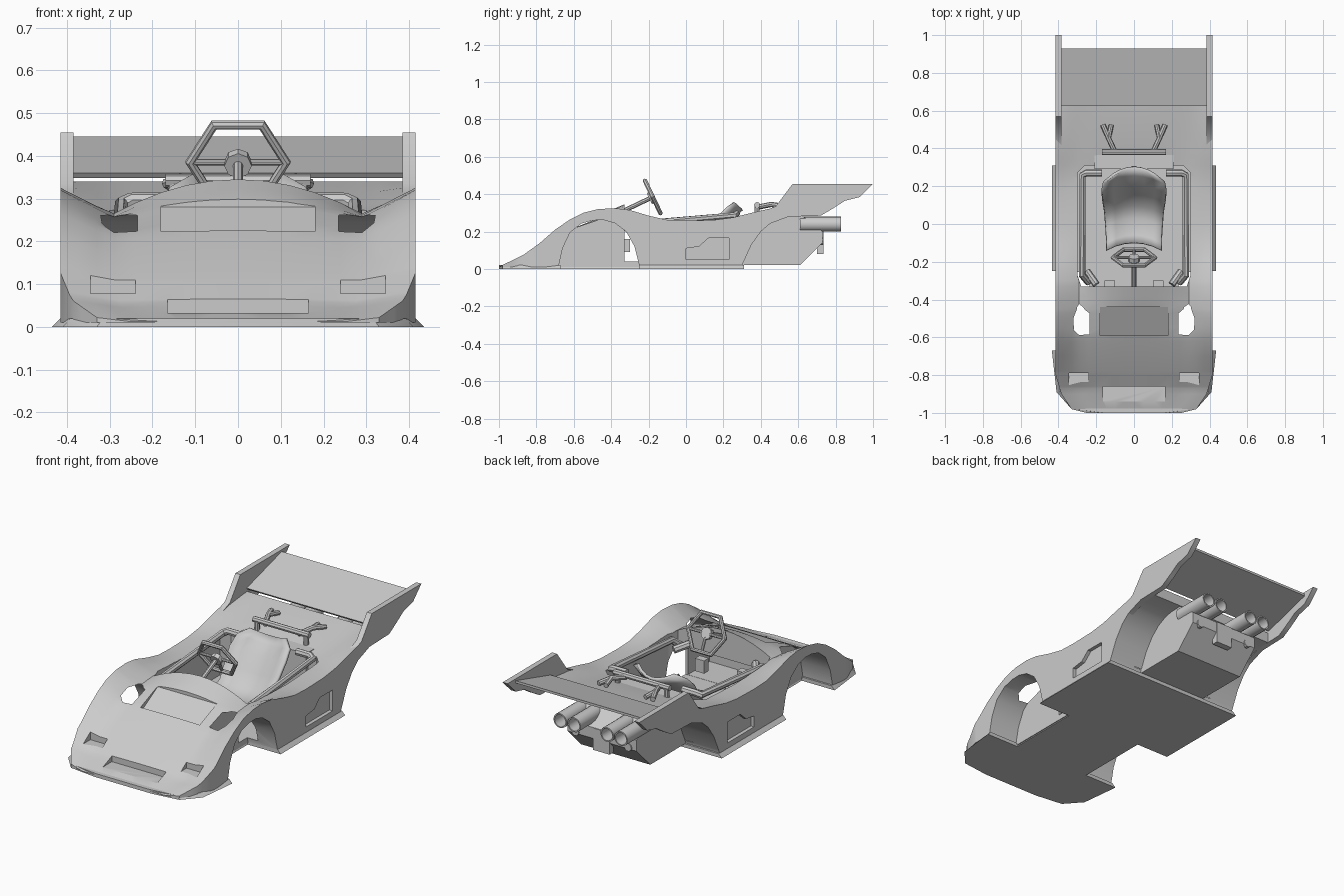
import bpy, bmesh, math
from mathutils import Vector

cube = bpy.data.objects.get("Cube")
if cube:
    bpy.data.objects.remove(cube)

grey = bpy.data.materials.new("body_grey")
grey.use_nodes = True
grey.diffuse_color = (0.6, 0.6, 0.6, 1)
grey.node_tree.nodes["Principled BSDF"].inputs["Base Color"].default_value = (0.6, 0.6, 0.6, 1)


def finish(ob, angle=35):
    bpy.ops.object.select_all(action='DESELECT')
    ob.select_set(True)
    bpy.context.view_layer.objects.active = ob
    bpy.ops.object.shade_smooth_by_angle(angle=math.radians(angle))
    return ob


def loft(name, rings, closed=True):
    """Skin a list of equal-length rings; closed rings get end caps."""
    bm = bmesh.new()
    vs = [[bm.verts.new(p) for p in r] for r in rings]
    n = len(vs[0])
    for a, b in zip(vs, vs[1:]):
        for i in range(n if closed else n - 1):
            j = (i + 1) % n
            bm.faces.new((a[i], a[j], b[j], b[i]))
    if closed:
        bm.faces.new(vs[0])
        bm.faces.new(vs[-1])
    bmesh.ops.recalc_face_normals(bm, faces=bm.faces)
    me = bpy.data.meshes.new(name)
    bm.to_mesh(me)
    bm.free()
    me.materials.append(grey)
    ob = bpy.data.objects.new(name, me)
    bpy.context.collection.objects.link(ob)
    return finish(ob)


def side_prism(name, pts, x0, x1):
    return loft(name, [[(x, y, z) for y, z in pts] for x in (x0, x1)])


def plan_prism(name, half, z0, z1, top_scale=1.0):
    pts = half + [(-x, y) for x, y in reversed(half)]
    return loft(name, [[(x * s, y, z) for x, y in pts] for z, s in ((z0, 1), (z1, top_scale))])


def box(name, x0, x1, y0, y1, z0, z1):
    return side_prism(name, [(y0, z0), (y1, z0), (y1, z1), (y0, z1)], x0, x1)


def lathe_y(name, x, z, profile, sides=16):
    turn = [2 * math.pi * i / sides for i in range(sides)]
    return loft(name, [[(x + r * math.cos(a), y, z + r * math.sin(a)) for a in turn]
                       for y, r in profile])


def tube(name, pts, radius, cyclic=False):
    cu = bpy.data.curves.new(name, 'CURVE')
    cu.dimensions = '3D'
    cu.bevel_depth, cu.bevel_resolution, cu.use_fill_caps = radius, 2, True
    sp = cu.splines.new('POLY')
    sp.points.add(len(pts) - 1)
    for p, co in zip(sp.points, pts):
        p.co = (*co, 1)
    sp.use_cyclic_u = cyclic
    cu.materials.append(grey)
    ob = bpy.data.objects.new(name, cu)
    bpy.context.collection.objects.link(ob)
    bpy.ops.object.select_all(action='DESELECT')
    ob.select_set(True)
    bpy.context.view_layer.objects.active = ob
    bpy.ops.object.convert(target='MESH')
    return finish(bpy.context.view_layer.objects.active)


def cut(target, cutter):
    cutter.hide_render = True
    mod = target.modifiers.new("cut", 'BOOLEAN')
    mod.operation, mod.solver, mod.object = 'DIFFERENCE', 'EXACT', cutter
    bpy.context.view_layer.objects.active = target
    bpy.ops.object.modifier_apply(modifier=mod.name)
    bpy.data.objects.remove(cutter)


def interp(table, v):
    for (a, p), (b, q) in zip(table, table[1:]):
        if v <= b:
            return p + (q - p) * max(0, v - a) / (b - a)
    return table[-1][1]


# Body shell: heights along the fender, the valley and the centre line
fender = [(-1, .012), (-.87, .075), (-.78, .14), (-.7, .21), (-.62, .265), (-.55, .3),
          (-.47, .32), (-.38, .325), (-.3, .315), (-.2, .285), (-.1, .262), (0, .258),
          (.15, .262), (.25, .275), (.35, .3), (.48, .33), (.63, .34)]
valley = [(-1, .012), (-.87, .055), (-.79, .11), (-.7, .165), (-.59, .22), (-.45, .255),
          (-.33, .265), (0, .255), (.25, .268), (.35, .285), (.63, .34)]
centre = [(-1, .012), (-.93, .035), (-.86, .065), (-.79, .11), (-.7, .165), (-.59, .225),
          (-.5, .27), (-.42, .308), (-.33, .345), (-.2, .33), (.2, .265), (.31, .27),
          (.48, .315), (.63, .34)]
width = [(-1, .25), (-.98, .33), (-.9, .385), (-.8, .415), (.7, .415)]
columns = [0, .06, .12, .18, .24, .29, .33, .375, .415]
columns = [-c for c in reversed(columns[1:])] + columns


def section(y):
    w = interp(width, y)
    c, v, f = (interp(t, y) for t in (centre, valley, fender))
    ring = []
    for x in columns:
        a = abs(x)
        z = c + (v - c) * (a / .29) ** 2 if a <= .29 else v + (f - v) * (a - .29) / .125
        ring.append((x * w / .415, y, z))
    return ring + [(w, y, .01), (-w, y, .01)]


stations = sorted({y for t in (fender, valley, centre, width[:-1]) for y, _ in t})
body = loft("body_shell", [section(y) for y in stations])

# Wheel arches, cockpit, vents and nose openings
front_arch = [(-.68, -.1), (-.68, .02), (-.66, .11), (-.62, .195), (-.56, .243), (-.5, .26),
              (-.44, .262), (-.38, .245), (-.32, .2), (-.275, .12), (-.25, .02), (-.25, -.1)]
rear_arch = [(.3, -.1), (.3, .02), (.35, .13), (.4, .2), (.45, .243), (.5, .268), (.55, .28),
             (.7, .285), (1, .285), (1, -.1)]
vent = [(0, .05), (.23, .05), (.23, .165), (.12, .165), (.07, .12), (0, .11)]
cut(body, side_prism("rear_cutter", rear_arch, -.6, .6))
for s in (-1, 1):
    cut(body, side_prism("arch_cutter", front_arch, s * .235, s * .6))
    cut(body, side_prism("vent_cutter", vent, s * .395, s * .6))
    cut(body, box("headlight_cutter", s * .24, s * .345, -.9, -.79, .078, .4))
cut(body, plan_prism("cockpit_cutter", [(.28, -.33), (.3, -.27), (.3, .27), (.26, .31)], .04, .6))
cut(body, box("footwell_cutter", -.22, .22, -.52, -.32, .041, .19))
cut(body, box("nose_cutter", -.165, .165, -1.1, -.86, .032, .3))
cut(body, side_prism("hood_cutter", [(-.59, .195), (-.59, .5), (-.44, .5), (-.44, .28)], -.18, .18))
finish(body, 30)

# Floor with flared sills and wheel notches
plan_prism("floor_pan", [(.17, -1), (.33, -.98), (.41, -.89), (.435, -.67), (.235, -.67),
                         (.235, -.25), (.435, -.25), (.435, .31)], 0, .02, .955)

# Engine bay, gearbox plate, exhausts
side_prism("engine_box", [(.29, .02), (.61, .02), (.73, .14), (.73, .2), (.62, .286), (.29, .286)],
           -.21, .21)
box("gearbox_plate", -.05, .05, .7, .735, .08, .2)
for s in (-1, 1):
    lathe_y("rear_stub", s * .16, .15, [(.66, .03), (.735, .022)], 10)
    for x in (.1, .185):
        lathe_y("exhaust_pipe", s * x, .24, [(.61, .04), (.83, .04), (.83, .033), (.66, .033)])

# Rear wing and end plates
plate = [(.36, .285), (.42, .312), (.48, .335), (.57, .455), (1, .455), (.93, .385), (.85, .365),
         (.78, .32), (.72, .285), (.55, .28), (.45, .243), (.4, .22)]
for s in (-1, 1):
    side_prism("wing_end_plate", plate, s * .385, s * .415)
side_prism("rear_wing", [(.625, .36), (.93, .445), (.93, .432), (.635, .348)], -.386, .386)

# Bucket seat: rows of (y, z, half width), dished across
rows = [(-.1, .1, .145), (-.06, .09, .145), (.03, .075, .15), (.1, .1, .155), (.16, .17, .165),
        (.21, .24, .17), (.26, .29, .16), (.3, .32, .11)]
seat = loft("seat", [[(w * t / 3, y - .04 * (t / 3) ** 2, z + .035 * (t / 3) ** 2)
                      for t in range(-3, 4)] for y, z, w in rows], False)
thick = seat.modifiers.new("thickness", 'SOLIDIFY')
thick.thickness, thick.offset = .015, 0

# Steering wheel, spokes, hub and column
hub = Vector((0, -.178, .385))
up = Vector((0, -.43, .9))
across = Vector((1, 0, 0))


def on_wheel(r, deg):
    a = math.radians(deg)
    return hub + across * r * math.cos(a) + up * r * math.sin(a)


tube("steering_rim", [on_wheel(.112, 60 * i) for i in range(6)], .012, True)
for deg in (0, 180, 270):
    tube("steering_spoke", [on_wheel(.02, deg), on_wheel(.105, deg)], .008)
axis = Vector((0, -.9, -.43))
tube("steering_hub", [hub - axis * .006, hub + axis * .02], .032)
tube("steering_column", [hub, hub + axis * .2], .012)

# Cockpit side rails, pedals and brackets
for s in (-1, 1):
    tube("side_rail", [(s * .24, -.31, .2), (s * .275, -.27, .24), (s * .272, .26, .285),
                       (s * .25, .27, .295), (s * .17, .27, .295)], .019)
    tube("dash_brace", [(s * .2, -.32, .22), (s * .25, -.25, .2)], .02)
    box("pedal", s * .1, s * .155, -.34, -.3, .09, .16)

# Roll bar with forked braces
tube("roll_bar", [(-.17, .38, .342), (.17, .38, .342)], .016)
for s in (-1, 1):
    fork = (s * .135, .455, .345)
    tube("roll_bar_brace", [(s * .1, .38, .33), fork, (s * .165, .525, .335)], .014)
    tube("roll_bar_branch", [fork, (s * .12, .525, .335)], .013)
    tube("roll_bar_post", [(s * .15, .38, .342), (s * .15, .38, .27)], .014)
